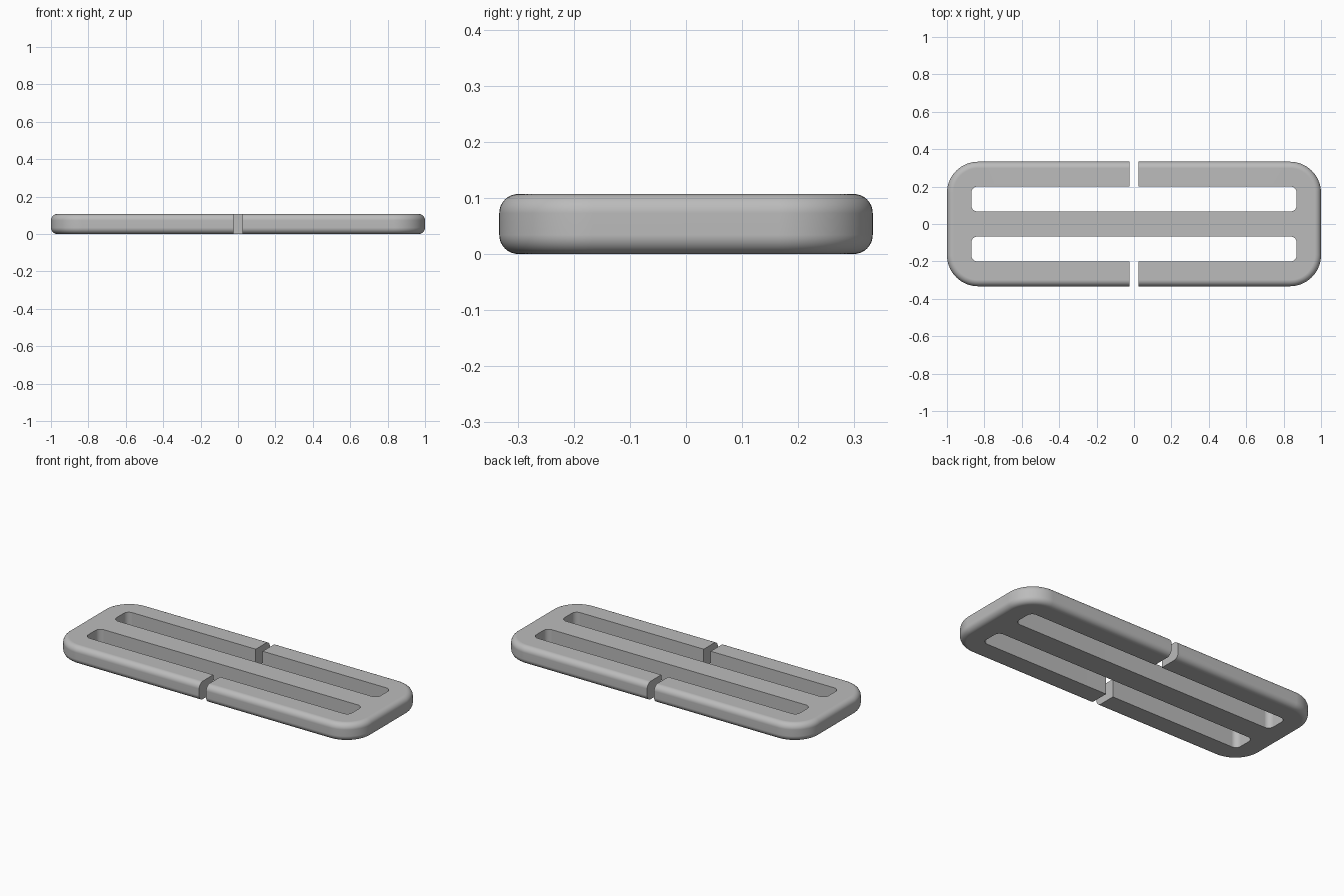
import bpy, bmesh, math

cube = bpy.data.objects.get("Cube")
if cube:
    bpy.data.objects.remove(cube, do_unlink=True)

HALF_X, HALF_Y, HEIGHT = 1.0, 0.333, 0.107
CORNER, FILLET = 0.167, 0.034
SLOT_X, SLOT_IN, SLOT_OUT, SLOT_R = 0.87, 0.067, 0.2, 0.033
GAP = 0.023

grey = bpy.data.materials.new("plain grey")
grey.use_nodes = True
color = (0.5, 0.5, 0.5, 1)
grey.diffuse_color = color
grey.node_tree.nodes["Principled BSDF"].inputs["Base Color"].default_value = color


def rounded_rect(hx, hy, r, steps):
    """Counter-clockwise outline of a rounded rectangle."""
    points = []
    for corner, (sx, sy) in enumerate([(1, 1), (-1, 1), (-1, -1), (1, -1)]):
        for i in range(steps + 1):
            a = math.pi / 2 * (corner + i / steps)
            points.append((sx * (hx - r) + r * math.cos(a),
                           sy * (hy - r) + r * math.sin(a)))
    return points


def loft(name, layers):
    """Closed solid through a stack of (outline, z) layers."""
    bm = bmesh.new()
    rings = [[bm.verts.new((x, y, z)) for x, y in outline] for outline, z in layers]
    for low, high in zip(rings, rings[1:]):
        for i in range(len(low)):
            j = (i + 1) % len(low)
            bm.faces.new((low[i], low[j], high[j], high[i]))
    bm.faces.new(rings[0][::-1])
    bm.faces.new(rings[-1])
    mesh = bpy.data.meshes.new(name)
    bm.to_mesh(mesh)
    bm.free()
    mesh.materials.append(grey)
    obj = bpy.data.objects.new(name, mesh)
    bpy.context.collection.objects.link(obj)
    return obj


def prism(name, outline, y):
    obj = loft(name, [(outline, -0.1), (outline, HEIGHT + 0.1)])
    obj.location.y = y
    return obj


# Plate with rounded corners and fully filleted rim
profile = []
for i in range(9):
    a = math.pi / 2 * i / 8
    profile.append((FILLET * (1 - math.sin(a)), FILLET * (1 - math.cos(a))))
profile += [(inset, HEIGHT - z) for inset, z in reversed(profile)]
plate = loft("buckle_plate", [
    (rounded_rect(HALF_X - d, HALF_Y - d, CORNER - d, 16), z) for d, z in profile])

# Cutters: one long slot and one strap gap on each side of the middle bar
cutters = []
slot = rounded_rect(SLOT_X, (SLOT_OUT - SLOT_IN) / 2, SLOT_R, 8)
gap = [(GAP, 0.1), (-GAP, 0.1), (-GAP, -0.1), (GAP, -0.1)]
for side, label in ((-1, "front"), (1, "back")):
    cutters.append(prism(label + "_slot_cutter", slot, side * (SLOT_IN + SLOT_OUT) / 2))
    cutters.append(prism(label + "_gap_cutter", gap, side * (SLOT_OUT + 0.07)))

bpy.context.view_layer.objects.active = plate
plate.select_set(True)
for cutter in cutters:
    mod = plate.modifiers.new(cutter.name, "BOOLEAN")
    mod.operation, mod.solver, mod.object = "DIFFERENCE", "EXACT", cutter
    bpy.ops.object.modifier_apply(modifier=mod.name)
    bpy.data.objects.remove(cutter, do_unlink=True)

# Smooth rim, crisp slot and gap edges
bpy.ops.object.shade_smooth_by_angle(angle=math.radians(30))
normals = plate.modifiers.new("flat_face_normals", "WEIGHTED_NORMAL")
normals.keep_sharp = True
